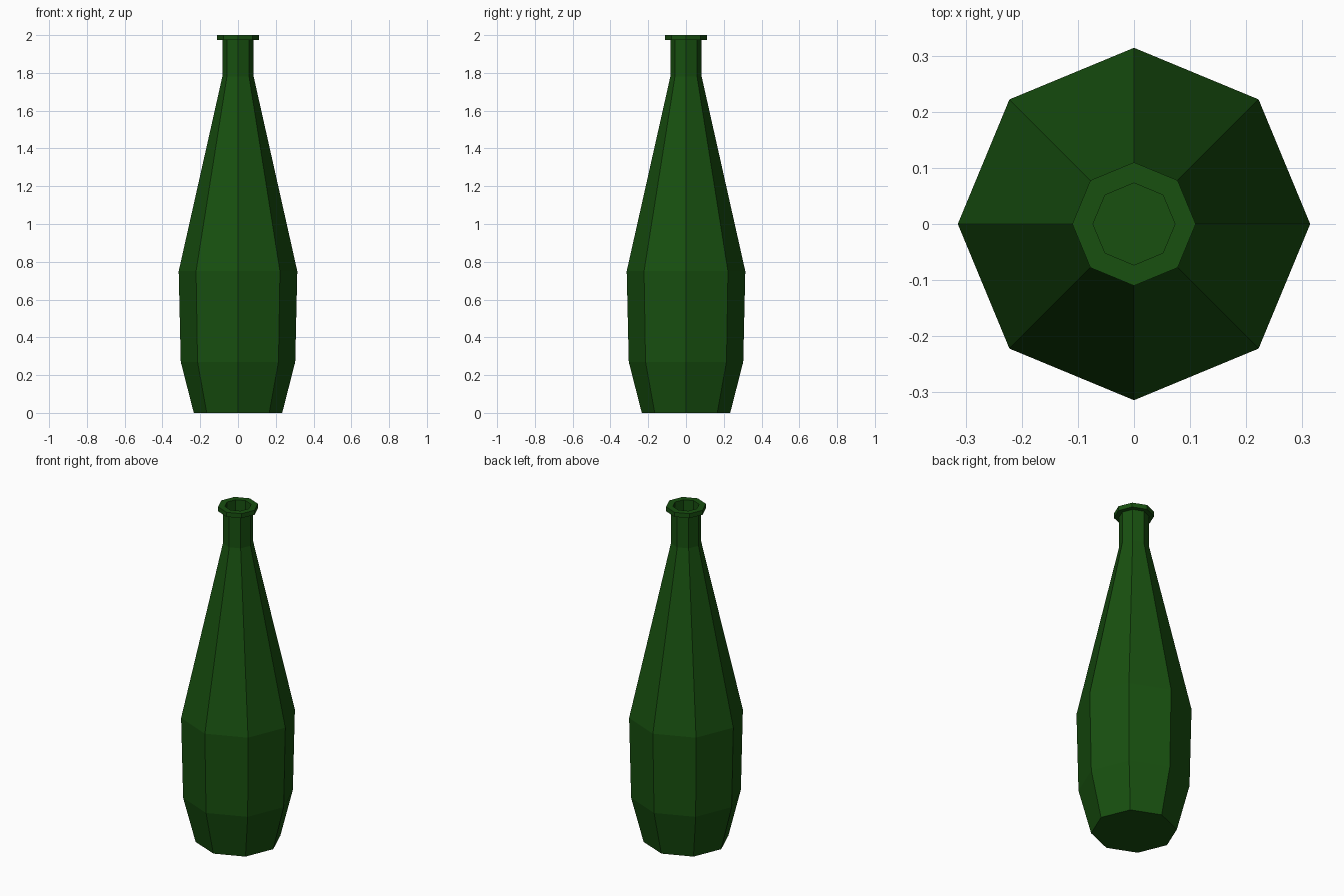
import bpy, bmesh, math

if "Cube" in bpy.data.objects:
    bpy.data.objects.remove(bpy.data.objects["Cube"])

SIDES = 8

# Bottle outline (radius, height), from base up over the lip and down inside the neck
PROFILE = [
    (0.234, 0.0), (0.303, 0.27), (0.314, 0.75), (0.083, 1.78),
    (0.083, 1.973), (0.11, 1.973), (0.11, 2.0), (0.073, 2.0), (0.073, 1.78),
]


def lathe(name, profile, sides):
    bm = bmesh.new()
    rings = []
    for r, z in profile:
        rings.append([bm.verts.new((r * math.cos(2 * math.pi * i / sides),
                                    r * math.sin(2 * math.pi * i / sides), z))
                      for i in range(sides)])
    for a, b in zip(rings, rings[1:]):
        for i in range(sides):
            j = (i + 1) % sides
            bm.faces.new((a[i], a[j], b[j], b[i]))
    # Base and floor of the mouth
    bm.faces.new(rings[0][::-1])
    bm.faces.new(rings[-1])
    bmesh.ops.recalc_face_normals(bm, faces=bm.faces)
    mesh = bpy.data.meshes.new(name)
    bm.to_mesh(mesh)
    bm.free()
    obj = bpy.data.objects.new(name, mesh)
    bpy.context.collection.objects.link(obj)
    return obj


# Green glass bottle, flat shaded
bottle = lathe("bottle", PROFILE, SIDES)
glass = bpy.data.materials.new("green_glass")
glass.diffuse_color = (0.009, 0.08, 0.005, 1)
glass.use_nodes = True
glass.node_tree.nodes["Principled BSDF"].inputs["Base Color"].default_value = glass.diffuse_color
bottle.data.materials.append(glass)
